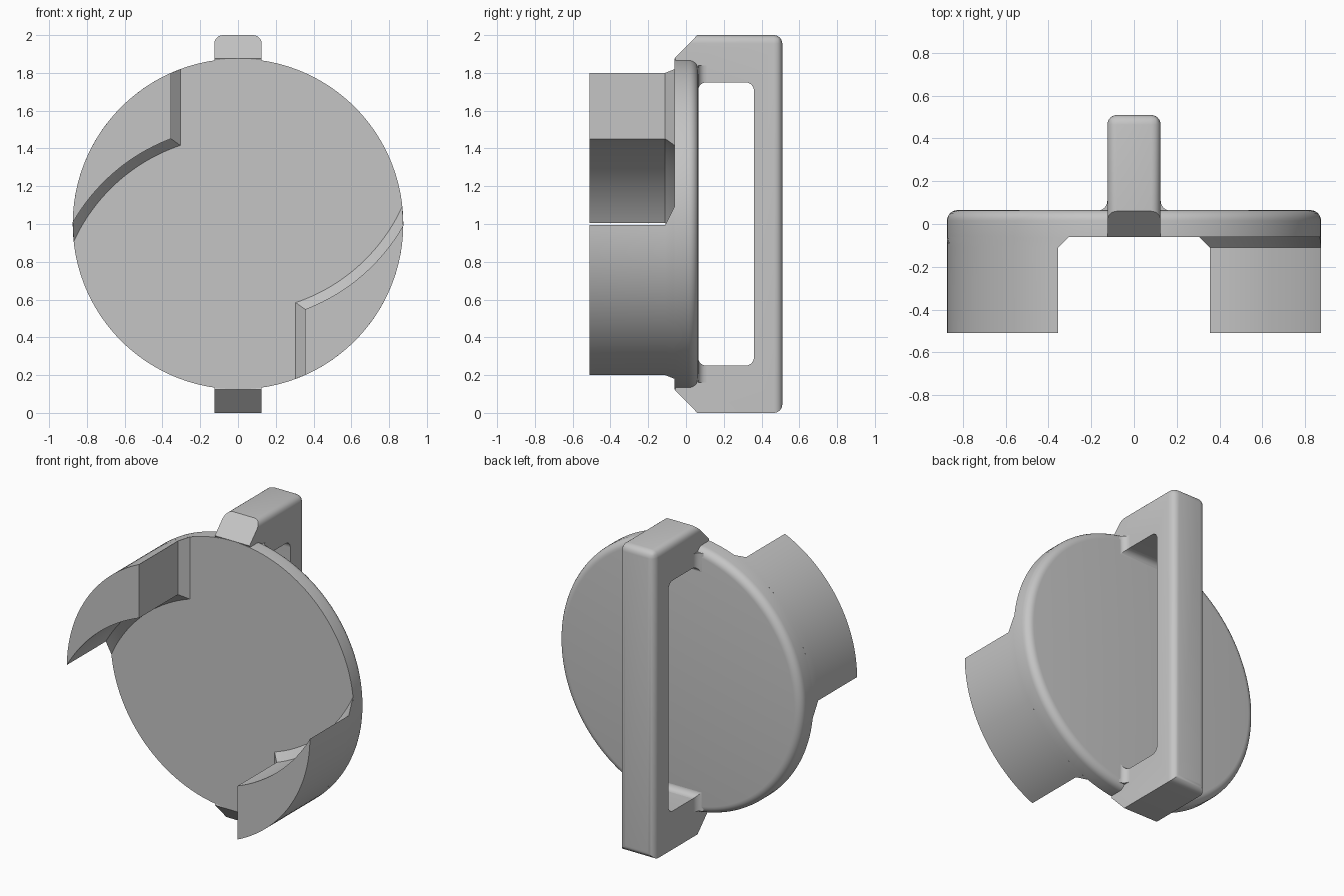
import bpy, bmesh
from math import sin, cos, pi, sqrt, atan2, radians

cube = bpy.data.objects.get("Cube")
if cube:
    bpy.data.objects.remove(cube, do_unlink=True)

GREY = (0.56, 0.56, 0.56, 1)
grey = bpy.data.materials.new("plain grey")
grey.use_nodes = True
grey.diffuse_color = GREY
grey.node_tree.nodes["Principled BSDF"].inputs["Base Color"].default_value = GREY

R = 0.875                  # disc radius, centred at z = 1
FRONT, BACK = -0.06, 0.065  # disc faces
HALF = 0.125               # half width of the handle


def finish(name, bm, open_at=None):
    """Turn a bmesh into a smooth-by-angle object, optionally without its cap at y = open_at."""
    bmesh.ops.recalc_face_normals(bm, faces=bm.faces[:])
    if open_at is not None:
        caps = [f for f in bm.faces if all(abs(v.co.y - open_at) < 1e-4 for v in f.verts)]
        bmesh.ops.delete(bm, geom=caps, context='FACES')
    mesh = bpy.data.meshes.new(name)
    bm.to_mesh(mesh)
    bm.free()
    mesh.materials.append(grey)
    obj = bpy.data.objects.new(name, mesh)
    bpy.context.collection.objects.link(obj)
    bpy.ops.object.select_all(action='DESELECT')
    obj.select_set(True)
    bpy.context.view_layer.objects.active = obj
    bpy.ops.object.shade_smooth_by_angle(angle=radians(30))
    return obj


def loft(rings):
    """Skin a list of equal-length closed rings and cap both ends."""
    bm = bmesh.new()
    loops = [[bm.verts.new(p) for p in ring] for ring in rings]
    n = len(loops[0])
    for a, b in zip(loops, loops[1:]):
        for i in range(n):
            j = (i + 1) % n
            bm.faces.new((a[i], a[j], b[j], b[i]))
    bm.faces.new(loops[0])
    bm.faces.new(loops[-1])
    return bm


# Disc with a rounded back rim
def circle(y, r, n=144):
    return [(r * cos(2 * pi * i / n), y, 1 + r * sin(2 * pi * i / n)) for i in range(n)]


fillet = 0.05
rings = [circle(FRONT, R)]
for i in range(7):
    t = pi / 2 * i / 6
    rings.append(circle(BACK - fillet + fillet * sin(t), R - fillet + fillet * cos(t)))
finish("disc", loft(rings))


# Curved jaws: crescent sections between the rim, a straight end and an inner arc
def jaw_ring(y, grow, turn, n=28):
    drop, r = 0.49, 1.006 - grow            # inner arc centre sits below the disc centre
    x_end = -0.355 + grow
    tip_z = -(R * R - r * r + drop * drop) / (2 * drop)
    tip_x = -sqrt(R * R - tip_z * tip_z)
    a0 = atan2(tip_z, tip_x) % (2 * pi)
    a1 = atan2(sqrt(R * R - x_end * x_end), x_end)
    b0 = atan2(sqrt(r * r - x_end * x_end), x_end)
    b1 = atan2(tip_z + drop, tip_x)
    pts = []
    for i in range(n + 1):
        a = a0 + (a1 - a0) * i / n
        pts.append((R * cos(a), R * sin(a)))
    for i in range(n):
        b = b0 + (b1 - b0) * i / n
        pts.append((r * cos(b), r * sin(b) - drop))
    return [(turn * x, y, 1 + turn * z) for x, z in pts]


for name, turn in (("upper_jaw", 1), ("lower_jaw", -1)):
    bm = loft([jaw_ring(-0.51, 0, turn), jaw_ring(-0.11, 0, turn), jaw_ring(FRONT, 0.05, turn)])
    finish(name, bm, open_at=FRONT)

# Handle: side profile swept across its width
half_profile = [(0.0, 0.75), (FRONT, 0.877), (0.06, 1.0), (0.51, 1.0)]
inner = [(0.36, 0.75)]
profile = ([(y, 1 + z) for y, z in half_profile]
           + [(y, 1 - z) for y, z in reversed(half_profile)]
           + [(y, 1 - z) for y, z in inner] + [(y, 1 + z) for y, z in inner])
bm = loft([[(x, y, z) for y, z in profile] for x in (-HALF, HALF)])


def rounded(edge):
    a, b = (v.co for v in edge.verts)
    on_back = min(a.y, b.y) > 0.5
    on_top = min(a.z, b.z) > 1.99 and abs(a.x - b.x) < 0.01
    inside_corner = abs(a.y - 0.36) < 0.01 and abs(b.y - 0.36) < 0.01 and abs(a.x - b.x) > 0.1
    return on_back or on_top or inside_corner


bmesh.ops.bevel(bm, geom=[e for e in bm.edges if rounded(e)], offset=0.045,
                segments=6, profile=0.5, affect='EDGES', clamp_overlap=True)
finish("handle", bm)

# Flared fillets where the handle arms meet the disc
for name, side in (("upper_handle_fillet", 1), ("lower_handle_fillet", -1)):
    rings = []
    for i in range(7):
        t = pi / 2 * i / 6
        f = 0.045 * (1 - sin(t))
        y = BACK - 0.002 + 0.045 * (1 - cos(t))
        w = HALF + f
        rings.append([(-w, y, 1 + side * (0.75 - f)), (w, y, 1 + side * (0.75 - f)),
                      (w, y, 1 + side * 0.84), (-w, y, 1 + side * 0.84)])
    finish(name, loft(rings))
